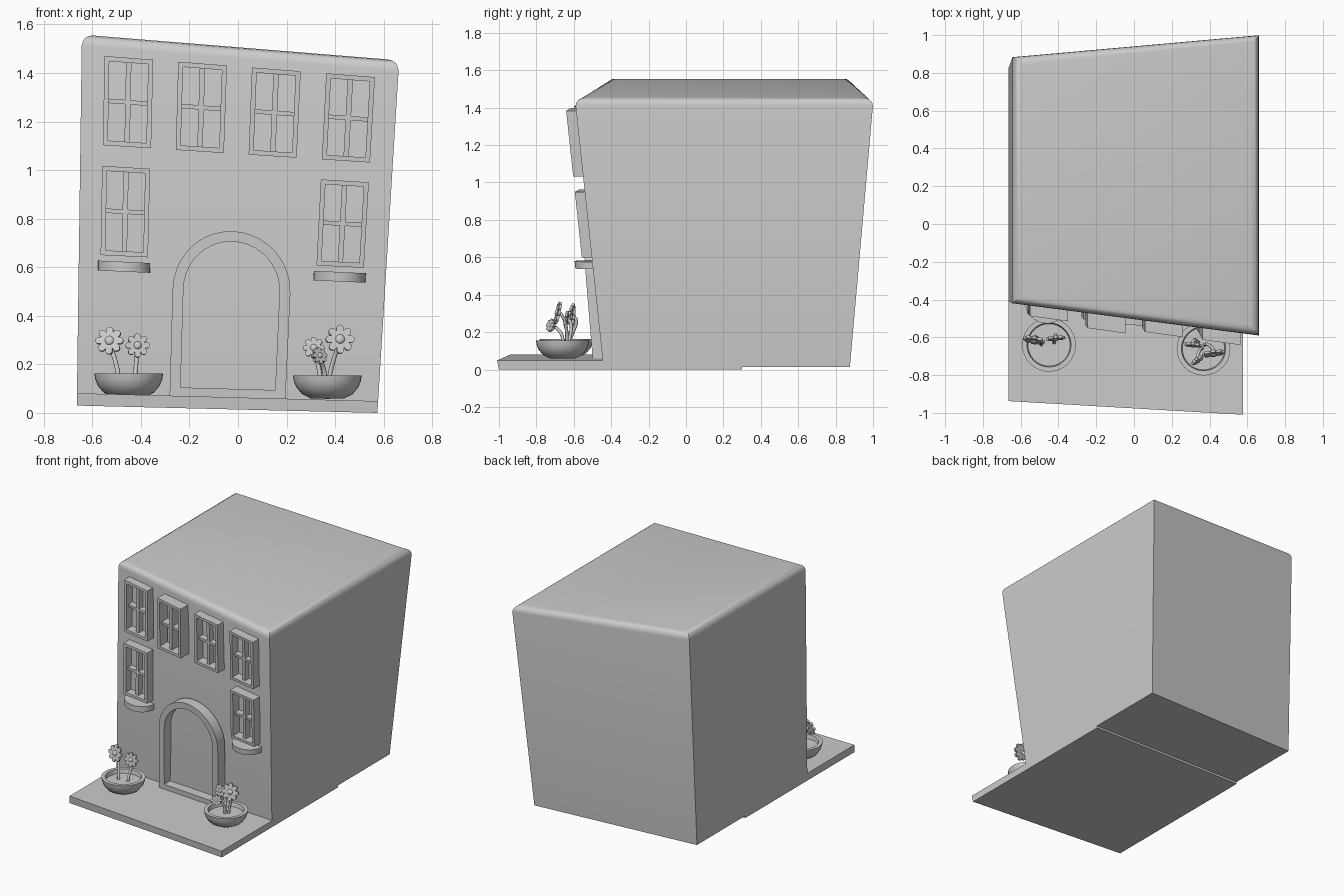
import bpy, bmesh
from math import sin, cos, pi, radians
from mathutils import Vector, Matrix

if "Cube" in bpy.data.objects:
    bpy.data.objects.remove(bpy.data.objects["Cube"])

# Straight design space: X +-0.65, Y 0 (front wall) .. 1.3, Z 0 .. 1.5,
# then warped into the crooked house by trilinear mixing of its corners.
def mix(a, b, t):
    return a + (b - a) * t

def bend(p):
    u, w, v = p.x / 1.3 + 0.5, p.y / 1.3, p.z / 1.5
    x = mix(mix(-0.664, 0.574, u), mix(-0.643, 0.664, u), v)
    z = mix(mix(0.03, 0.0, u), mix(1.558, 1.452, u), v)
    front = mix(mix(-0.41, -0.44, u), mix(-0.42, -0.595, u), v)
    back = mix(mix(0.825, 0.875, u), mix(0.885, 1.003, u), v)
    return Vector((x, mix(front, back, w), z))

def finish(name, bm, warp=True, angle=35):
    if warp:
        for v in bm.verts:
            v.co = bend(v.co)
    bmesh.ops.recalc_face_normals(bm, faces=bm.faces)
    me = bpy.data.meshes.new(name)
    bm.to_mesh(me)
    bm.free()
    ob = bpy.data.objects.new(name, me)
    bpy.context.collection.objects.link(ob)
    bpy.ops.object.select_all(action='DESELECT')
    ob.select_set(True)
    bpy.context.view_layer.objects.active = ob
    bpy.ops.object.shade_smooth_by_angle(angle=radians(angle))
    return ob

def box(bm, x0, x1, y0, y1, z0, z1):
    m = Matrix.Translation(((x0 + x1) / 2, (y0 + y1) / 2, (z0 + z1) / 2)) @ \
        Matrix.Diagonal((x1 - x0, y1 - y0, z1 - z0, 1))
    bmesh.ops.create_cube(bm, size=1, matrix=m)

def ring(bm, outer, inner, y0, y1):
    """Frame between two matching XZ loops, from depth y0 to y1."""
    loops = [[bm.verts.new((x, y, z)) for x, z in pts]
             for pts, y in ((outer, y0), (inner, y0), (inner, y1), (outer, y1))]
    n = len(outer)
    for k in range(4):
        a, b = loops[k], loops[(k + 1) % 4]
        for i in range(n):
            j = (i + 1) % n
            bm.faces.new((a[i], a[j], b[j], b[i]))

def prism(bm, pts, offset):
    f = bm.faces.new([bm.verts.new(p) for p in pts])
    r = bmesh.ops.extrude_face_region(bm, geom=[f], use_keep_orig=True)
    vs = [g for g in r['geom'] if isinstance(g, bmesh.types.BMVert)]
    bmesh.ops.translate(bm, verts=vs, vec=offset)

# House body with rounded roof edges
bm = bmesh.new()
box(bm, -0.65, 0.65, 0, 1.3, 0.015, 1.5)
top = [e for e in bm.edges if all(v.co.z > 1.4 for v in e.verts)]
bmesh.ops.bevel(bm, geom=top, offset=0.045, segments=4, profile=0.5, affect='EDGES')
finish("house_body", bm)

# Porch slab running under the house
bm = bmesh.new()
box(bm, -0.65, 0.65, -0.554, 0.73, 0, 0.05)
finish("porch", bm)

# Windows: frame ring plus glazing bars
def rect(x, z, hw, hh):
    return [(x - hw, z - hh), (x + hw, z - hh), (x + hw, z + hh), (x - hw, z + hh)]

def window(name, x, z, depth):
    bm = bmesh.new()
    ring(bm, rect(x, z, 0.1, 0.181), rect(x, z, 0.08, 0.161), -depth, 0.01)
    box(bm, x - 0.011, x + 0.011, -depth + 0.02, 0.01, z - 0.165, z + 0.165)
    box(bm, x - 0.085, x + 0.085, -depth + 0.022, 0.01, z - 0.009, z + 0.009)
    finish(name, bm)

for i, x in enumerate((-0.456, -0.153, 0.15, 0.455)):
    window(f"upper_window_{i + 1}", x, 1.24, 0.075 if i == 1 else 0.055)

for side, x in (("left", -0.458), ("right", 0.455)):
    window(f"lower_window_{side}", x, 0.794, 0.055)
    # Half-round sill
    bm = bmesh.new()
    arc = [(x + 0.11 * cos(pi * k / 16), -0.1 * sin(pi * k / 16), 0.55) for k in range(17)]
    arc = [(x + 0.11, 0.01, 0.55)] + arc + [(x - 0.11, 0.01, 0.55)]
    prism(bm, arc, (0, 0, 0.04))
    finish(f"sill_{side}", bm)

# Arched door surround
def arch(r, top, bottom):
    pts = [(r * cos(pi * k / 20), top - r + r * sin(pi * k / 20)) for k in range(21)]
    return [(r, bottom)] + pts + [(-r, bottom)]

bm = bmesh.new()
ring(bm, arch(0.25, 0.738, 0.045), arch(0.204, 0.695, 0.085), -0.065, 0.01)
finish("door_surround", bm)

# Flower bowls
def bowl(name, x, y, z):
    prof = [(0.0, 0), (0.07, 0.002), (0.105, 0.02), (0.128, 0.048), (0.138, 0.073),
            (0.142, 0.097), (0.117, 0.097), (0.112, 0.068), (0, 0.066)]
    bm = bmesh.new()
    vs = [bm.verts.new((r, 0, h)) for r, h in prof]
    es = [bm.edges.new(p) for p in zip(vs, vs[1:])]
    bmesh.ops.spin(bm, geom=vs + es, axis=(0, 0, 1), cent=(0, 0, 0),
                   angle=2 * pi, steps=32, use_merge=True)
    bmesh.ops.remove_doubles(bm, verts=bm.verts, dist=1e-4)
    bmesh.ops.translate(bm, verts=bm.verts, vec=(x, y, z))
    finish(name, bm, warp=False)

bowl("bowl_left", -0.45, -0.64, 0.065)
bowl("bowl_right", 0.368, -0.66, 0.058)

# Flowers: curved stem and eight-petalled flat head
def flower(name, base, head, r, tilt, turn):
    base, head = Vector(base), Vector(head)
    cu = bpy.data.curves.new(name + "_stem", 'CURVE')
    cu.dimensions = '3D'
    cu.bevel_depth = 0.009
    cu.bevel_resolution = 2
    cu.use_fill_caps = True
    sp = cu.splines.new('BEZIER')
    sp.bezier_points.add(1)
    end = head + Vector((0, 0.008, 0))
    low, high = sp.bezier_points
    low.co, low.handle_left, low.handle_right = base, base, base + Vector((0, 0.01, 0.07))
    high.co, high.handle_left, high.handle_right = end, end + Vector((0, 0.035, -0.02)), end
    stem = bpy.data.objects.new(name + "_stem", cu)
    bpy.context.collection.objects.link(stem)
    bpy.ops.object.select_all(action='DESELECT')
    stem.select_set(True)
    bpy.context.view_layer.objects.active = stem
    bpy.ops.object.convert(target='MESH')

    bm = bmesh.new()
    pts = []
    for k in range(64):
        t = 2 * pi * k / 64
        q = r * (0.62 + 0.38 * abs(cos(4 * t)) ** 0.5)
        pts.append((q * cos(t), -0.007, q * sin(t)))
    prism(bm, pts, (0, 0.014, 0))
    bmesh.ops.create_uvsphere(bm, u_segments=12, v_segments=8, radius=r * 0.32,
                              matrix=Matrix.Translation((0, -0.007, 0)) @ Matrix.Diagonal((1, 0.5, 1, 1)))
    m = Matrix.Translation(head) @ Matrix.Rotation(radians(turn), 4, 'Z') @ \
        Matrix.Rotation(radians(tilt), 4, 'X')
    bmesh.ops.transform(bm, matrix=m, verts=bm.verts)
    finish(name + "_head", bm, warp=False)

flower("flower_1", (-0.49, -0.64, 0.12), (-0.529, -0.615, 0.297), 0.058, -15, -10)
flower("flower_2", (-0.423, -0.63, 0.12), (-0.414, -0.605, 0.278), 0.05, -8, 5)
flower("flower_3", (0.375, -0.64, 0.12), (0.42, -0.685, 0.303), 0.06, -12, 8)
flower("flower_4", (0.34, -0.63, 0.12), (0.312, -0.64, 0.268), 0.045, -8, -5)
flower("flower_5", (0.36, -0.66, 0.12), (0.335, -0.722, 0.236), 0.036, -15, 35)
